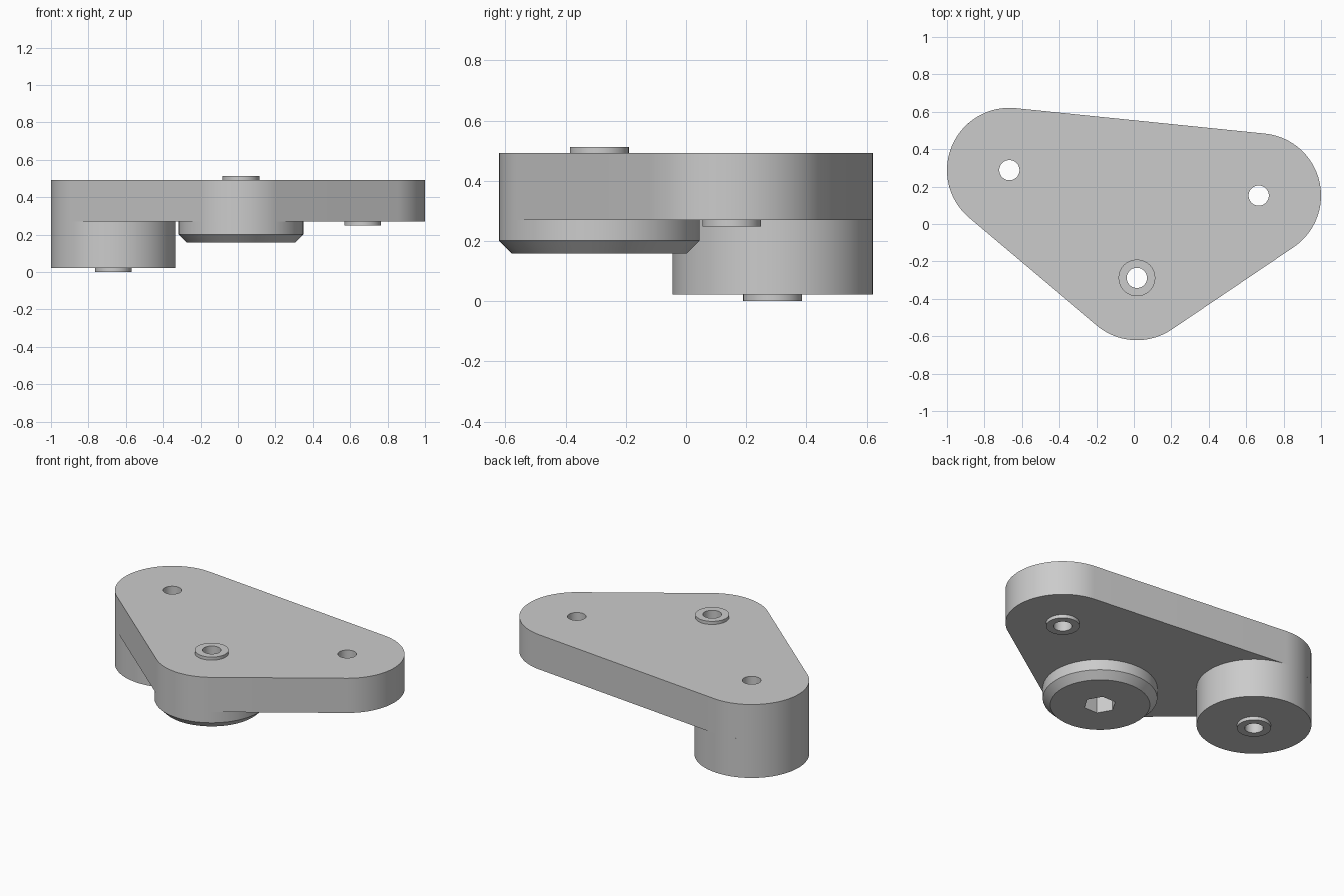
import bpy
import bmesh
from math import cos, sin, pi, atan2, radians
from mathutils import Vector

cube = bpy.data.objects.get("Cube")
if cube:
    bpy.data.objects.remove(cube, do_unlink=True)

grey = bpy.data.materials.new("plain_grey")
grey.use_nodes = True
grey.diffuse_color = (0.6, 0.6, 0.6, 1)
grey.node_tree.nodes["Principled BSDF"].inputs["Base Color"].default_value = (0.6, 0.6, 0.6, 1)

# Pivot centres, counter-clockwise from the front one
FRONT = Vector((0.016, -0.288))
RIGHT = Vector((0.667, 0.152))
LEFT = Vector((-0.667, 0.288))
PIVOTS = [FRONT, RIGHT, LEFT]
R, BORE, COLLAR = 0.333, 0.054, 0.098
UNDER, TOP = 0.27, 0.492


def ring(centre, radius, sides=96):
    return [centre + radius * Vector((cos(2 * pi * i / sides), sin(2 * pi * i / sides)))
            for i in range(sides)]


def loft(name, layers):
    """Solid through a stack of (outline, height) layers, bottom to top."""
    bm = bmesh.new()
    rows = [[bm.verts.new((p.x, p.y, z)) for p in outline] for outline, z in layers]
    bm.faces.new(rows[0][::-1])
    bm.faces.new(rows[-1])
    for low, high in zip(rows, rows[1:]):
        n = len(low)
        for i in range(n):
            j = (i + 1) % n
            bm.faces.new((low[i], low[j], high[j], high[i]))
    mesh = bpy.data.meshes.new(name)
    bm.to_mesh(mesh)
    bm.free()
    mesh.materials.append(grey)
    obj = bpy.data.objects.new(name, mesh)
    bpy.context.collection.objects.link(obj)
    return obj


def cut(obj, outline, bottom, top):
    """Cut a straight pocket out of a part."""
    cutter = loft("cutter", [(outline, bottom), (outline, top)])
    cutter.hide_render = True
    mod = obj.modifiers.new("pocket", "BOOLEAN")
    mod.operation, mod.solver, mod.object = "DIFFERENCE", "EXACT", cutter
    bpy.context.view_layer.update()
    evaluated = obj.evaluated_get(bpy.context.evaluated_depsgraph_get())
    mesh = bpy.data.meshes.new_from_object(evaluated)
    obj.modifiers.clear()
    obj.data = mesh
    bpy.data.objects.remove(cutter, do_unlink=True)


# Rounded triangle: an arc about each pivot, joined by tangents
outline = []
for i, centre in enumerate(PIVOTS):
    arrive = centre - PIVOTS[i - 1]
    leave = PIVOTS[(i + 1) % 3] - centre
    start = atan2(-arrive.x, arrive.y)
    sweep = (atan2(-leave.x, leave.y) - start) % (2 * pi)
    for k in range(41):
        a = start + sweep * k / 40
        outline.append(centre + R * Vector((cos(a), sin(a))))

hexagon = ring(FRONT, 0.095, 6)

plate = loft("plate", [(outline, UNDER), (outline, TOP)])
for centre in PIVOTS:
    cut(plate, ring(centre, BORE, 48), -1, 1)
cut(plate, hexagon, 0, 0.34)

# Deep boss under the left pivot
left_boss = loft("left_boss", [(ring(LEFT, R), 0.022), (ring(LEFT, R), UNDER)])
cut(left_boss, ring(LEFT, BORE, 48), -1, 1)

# Chamfered boss with a hexagonal nut pocket under the front pivot
front_boss = loft("front_boss", [(ring(FRONT, 0.29), 0.158), (ring(FRONT, R), 0.201),
                                 (ring(FRONT, R), UNDER)])
cut(front_boss, hexagon, -1, 1)

# Small raised collars around the bores
parts = [plate, left_boss, front_boss]
for name, centre, low, high in (("front_collar", FRONT, TOP, 0.512),
                                ("right_collar", RIGHT, 0.248, UNDER),
                                ("left_collar", LEFT, 0, 0.022)):
    collar = loft(name, [(ring(centre, COLLAR), low), (ring(centre, COLLAR), high)])
    cut(collar, ring(centre, BORE, 48), -1, 1)
    parts.append(collar)

# Smooth round walls with crisp edges
bpy.ops.object.select_all(action="DESELECT")
for part in parts:
    part.select_set(True)
bpy.context.view_layer.objects.active = plate
bpy.ops.object.shade_smooth_by_angle(angle=radians(30))
